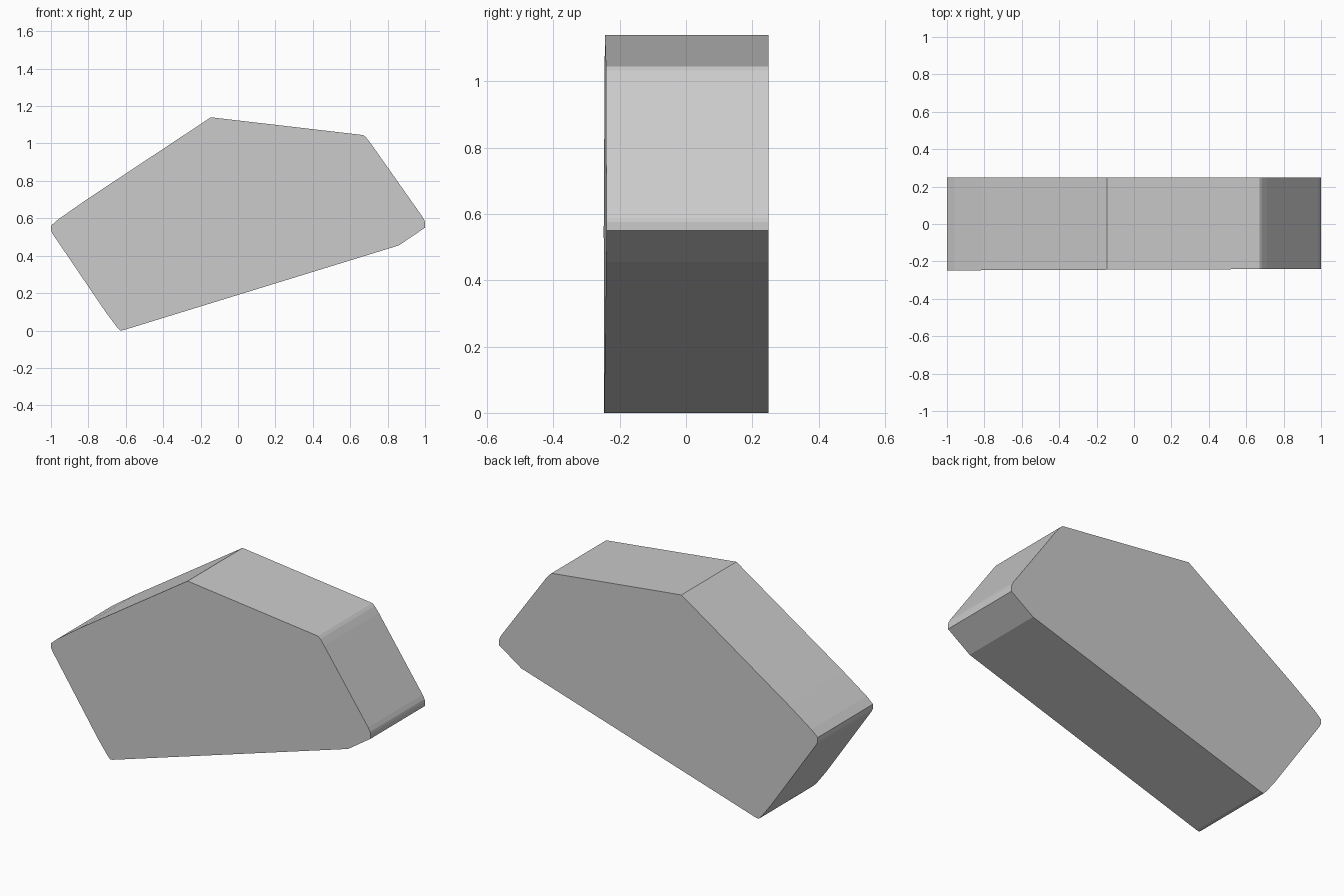
import bpy, bmesh

if "Cube" in bpy.data.objects:
    bpy.data.objects.remove(bpy.data.objects["Cube"])

# Side outline (x, z), clockwise from the peak
outline = [(-0.145, 1.14), (0.67, 1.045), (0.685, 1.032), (0.71, 1.0),
           (0.985, 0.61), (0.997, 0.588), (1.0, 0.575), (1.0, 0.55),
           (0.86, 0.455), (-0.612, 0.002), (-0.63, 0.0), (-0.65, 0.022),
           (-0.705, 0.095), (-0.99, 0.515), (-1.0, 0.535), (-1.0, 0.56),
           (-0.96, 0.595), (-0.81, 0.7)]
BACK = 0.248


def front_y(x):
    # the front face leans very slightly from left to right
    return -0.244 + 0.004 * x


# Faceted slab: front cap, back cap and the rim between them
bm = bmesh.new()
front = [bm.verts.new((x, front_y(x), z)) for x, z in outline]
back = [bm.verts.new((x, BACK, z)) for x, z in outline]
bm.faces.new(front)
bm.faces.new(back[::-1])
n = len(outline)
for i in range(n):
    j = (i + 1) % n
    bm.faces.new((front[i], back[i], back[j], front[j]))
bmesh.ops.recalc_face_normals(bm, faces=bm.faces)

mesh = bpy.data.meshes.new("faceted_slab")
bm.to_mesh(mesh)
bm.free()
slab = bpy.data.objects.new("faceted_slab", mesh)
bpy.context.collection.objects.link(slab)
